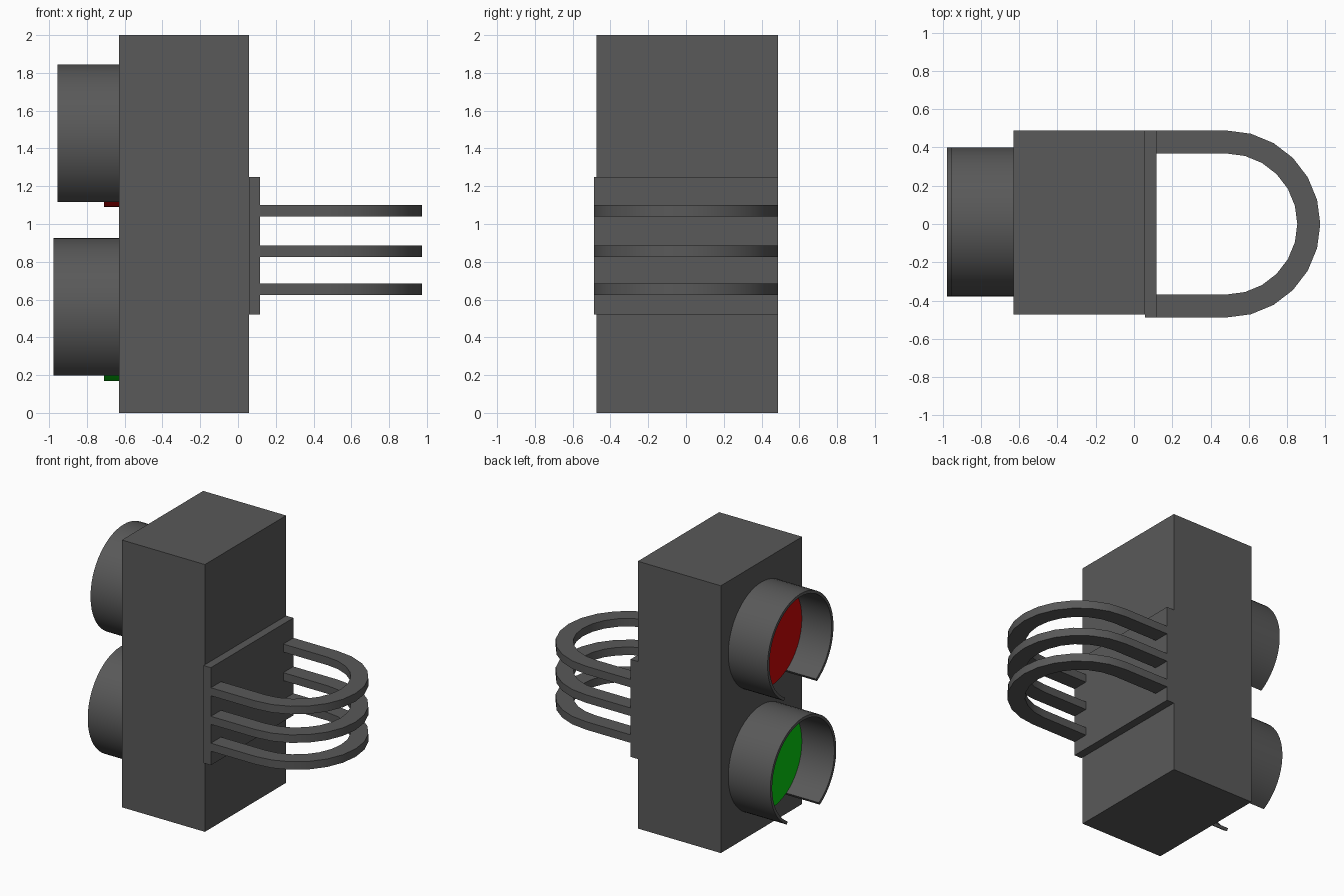
import bpy, bmesh, math

if "Cube" in bpy.data.objects:
    bpy.data.objects.remove(bpy.data.objects["Cube"])


def material(name, r, g, b):
    m = bpy.data.materials.new(name)
    m.diffuse_color = (r, g, b, 1)
    m.use_nodes = True
    m.node_tree.nodes["Principled BSDF"].inputs["Base Color"].default_value = m.diffuse_color
    return m


GREY = material("dark grey", 0.1, 0.1, 0.1)
RED = material("lamp red", 0.60, 0.002, 0.002)
GREEN = material("lamp green", 0.002, 0.60, 0.005)


def finish(name, bm, mat, smooth=False):
    bmesh.ops.recalc_face_normals(bm, faces=bm.faces)
    me = bpy.data.meshes.new(name)
    bm.to_mesh(me)
    bm.free()
    me.materials.append(mat)
    ob = bpy.data.objects.new(name, me)
    bpy.context.collection.objects.link(ob)
    if smooth:
        bpy.ops.object.select_all(action='DESELECT')
        ob.select_set(True)
        bpy.context.view_layer.objects.active = ob
        bpy.ops.object.shade_smooth_by_angle(angle=math.radians(30))
    return ob


def box(name, lo, hi, mat):
    bm = bmesh.new()
    bmesh.ops.create_cube(bm, size=1)
    for v in bm.verts:
        v.co = [(a + b) / 2 + c * (b - a) for a, b, c in zip(lo, hi, v.co)]
    return finish(name, bm, mat)


def band(name, outer, inner, offset, mat):
    """Solid strip between two matching outlines, thickened along offset."""
    bm = bmesh.new()
    shift = lambda p: [a + b for a, b in zip(p, offset)]
    rows = [[bm.verts.new(p) for p in pts] for pts in
            (outer, inner, [shift(p) for p in inner], [shift(p) for p in outer])]
    for i in range(len(outer) - 1):
        for j in range(4):
            a, b = rows[j], rows[(j + 1) % 4]
            bm.faces.new((a[i], a[i + 1], b[i + 1], b[i]))
    for i in (0, -1):
        bm.faces.new([r[i] for r in rows])
    return finish(name, bm, mat, True)


def hood_arc(z, r, n=48, gap=30):
    """Circle on the lamp face, left open at the bottom."""
    angles = [math.radians(-90 + gap + (360 - 2 * gap) * i / n) for i in range(n + 1)]
    return [(-0.63, 0.01 + r * math.cos(a), z + r * math.sin(a)) for a in angles]


def u_path(z, r):
    """Straight legs joined by a half circle."""
    arc = [math.radians(-90 + 15 * i) for i in range(13)]
    return ([(0.117, -r, z)] + [(0.485 + r * math.cos(a), r * math.sin(a), z) for a in arc]
            + [(0.117, r, z)])


# Housing and mounting plate
box("housing", (-0.63, -0.473, 0), (0.057, 0.488, 2), GREY)
box("mounting_plate", (0.057, -0.488, 0.52), (0.117, 0.488, 1.25), GREY)

# Lamps with open-bottomed hoods
for label, z, depth, mat in (("upper", 1.455, 0.325, RED), ("lower", 0.536, 0.348, GREEN)):
    bm = bmesh.new()
    bmesh.ops.create_cone(bm, cap_ends=True, segments=48, radius1=0.366, radius2=0.366, depth=0.08)
    for v in bm.verts:
        x, y, h = v.co
        v.co = (-0.67 + h, 0.01 + y, z + x)
    finish(label + "_lens", bm, mat, True)
    band(label + "_hood", hood_arc(z, 0.39), hood_arc(z, 0.368), (-depth, 0, 0), GREY)

# Three U-shaped bracket bars
for i, z in enumerate((0.625, 0.826, 1.04)):
    band(f"bracket_bar_{i + 1}", u_path(z, 0.488), u_path(z, 0.368), (0, 0, 0.06), GREY)
